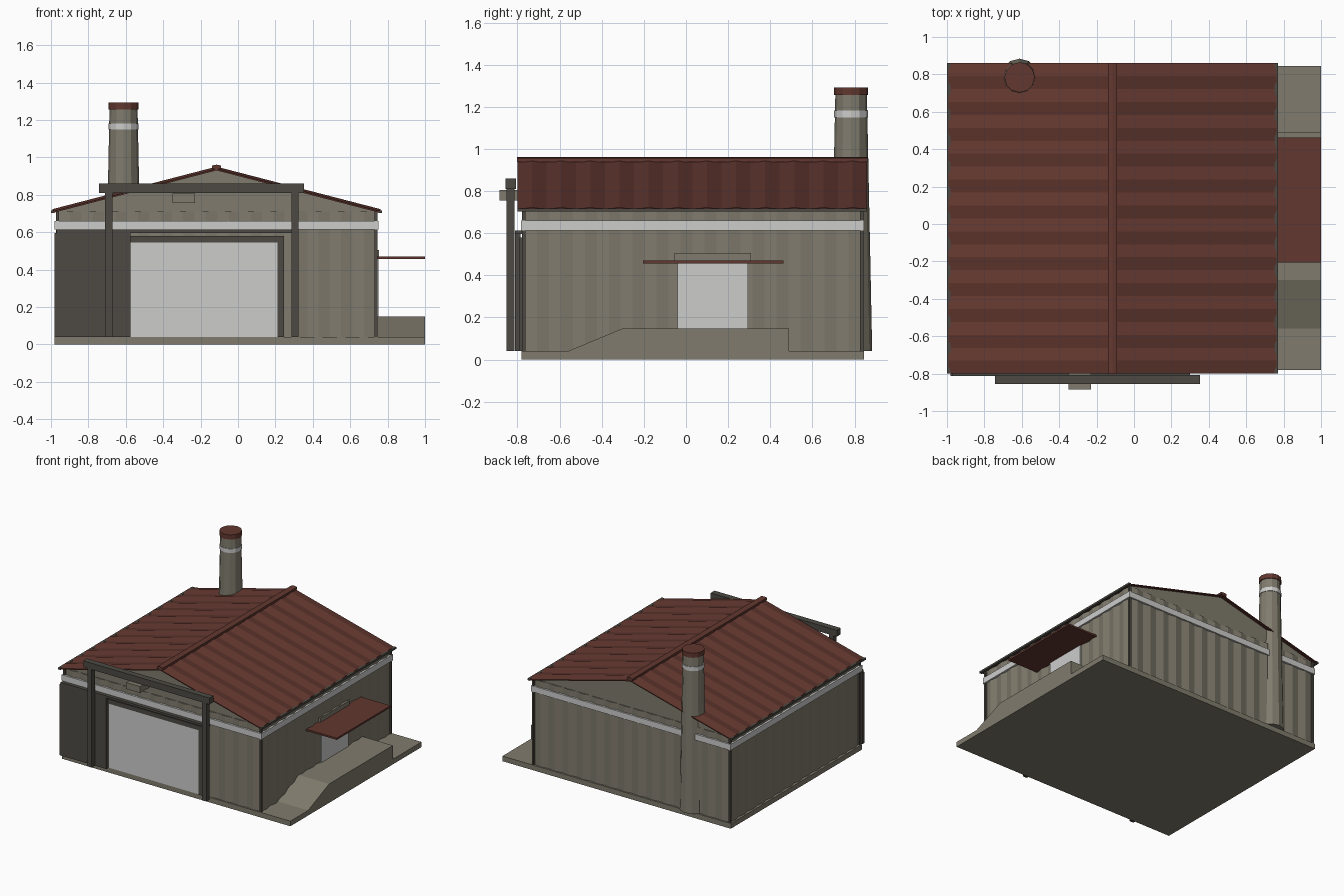
import bpy, math

if "Cube" in bpy.data.objects:
    bpy.data.objects.remove(bpy.data.objects["Cube"])

def material(name, srgb):
    m = bpy.data.materials.new(name)
    m.diffuse_color = [((c / 255 + 0.055) / 1.055) ** 2.4 for c in srgb] + [1]
    m.use_nodes = True
    m.node_tree.nodes["Principled BSDF"].inputs["Base Color"].default_value = m.diffuse_color
    return m

TAN = material("weathered_tan", (128, 123, 109))
BROWN = material("rust_brown", (98, 55, 47))
DARK = material("dark_grey", (77, 74, 67))
PALE = material("pale_grey", (204, 205, 203))

def mesh(name, verts, faces, mat):
    me = bpy.data.meshes.new(name)
    me.from_pydata(verts, [], faces)
    me.materials.append(mat)
    me.validate()
    ob = bpy.data.objects.new(name, me)
    bpy.context.collection.objects.link(ob)
    return ob

def prism(name, profile, axis, a, b, mat, caps=True):
    """Extrude a 2D profile along axis from a to b."""
    def place(p, t):
        return {'x': (t, p[0], p[1]), 'y': (p[0], t, p[1]), 'z': (p[0], p[1], t)}[axis]
    n = len(profile)
    verts = [place(p, a) for p in profile] + [place(p, b) for p in profile]
    faces = [(i, (i + 1) % n, n + (i + 1) % n, n + i) for i in range(n)]
    if caps:
        faces += [tuple(range(n))[::-1], tuple(range(n, 2 * n))]
    ob = mesh(name, verts, faces, mat)
    # make normals point outward
    import bmesh
    bm = bmesh.new()
    bm.from_mesh(ob.data)
    bmesh.ops.recalc_face_normals(bm, faces=bm.faces)
    bm.to_mesh(ob.data)
    bm.free()
    return ob

def box(name, x0, x1, y0, y1, z0, z1, mat):
    return prism(name, [(x0, y0), (x1, y0), (x1, y1), (x0, y1)], 'z', z0, z1, mat)

def cone(name, r0, r1, z0, z1, mat):
    bpy.ops.mesh.primitive_cone_add(vertices=12, radius1=r0, radius2=r1, depth=z1 - z0,
                                    location=(-0.612, 0.784, (z0 + z1) / 2))
    ob = bpy.context.object
    ob.name = name
    ob.data.materials.append(mat)

# Ground slab
box("slab", -0.98, 1.0, -0.78, 0.845, 0, 0.04, TAN)

# Corrugated walls: zigzag outline extruded upward
X0, X1, Y0, Y1, AMP, RIBS = -0.958, 0.733, -0.765, 0.828, 0.011, 14
outline = []
corners = [(X0, Y0), (X1, Y0), (X1, Y1), (X0, Y1)]
for k in range(4):
    (ax, ay), (bx, by) = corners[k], corners[(k + 1) % 4]
    length = math.hypot(bx - ax, by - ay)
    nx, ny = (by - ay) / length, -(bx - ax) / length
    for i in range(2 * RIBS):
        t, d = i / (2 * RIBS), AMP * (i % 2)
        outline.append((ax + (bx - ax) * t + nx * d, ay + (by - ay) * t + ny * d))
prism("corrugated_walls", outline, 'z', 0.04, 0.71, TAN)

# Gables
RX, RZ, EZ, HALF = -0.115, 0.942, 0.715, 0.88
for name, y in (("front_gable", Y0), ("back_gable", Y1 - 0.01)):
    prism(name, [(X0, 0.705), (X1, 0.705), (X1, 0.72), (RX, 0.935), (X0, 0.72)],
          'y', y, y + 0.01, TAN)

# Corner trims
for sx, x in (("left", -0.972), ("right", 0.731)):
    for sy, y in (("front", -0.779), ("back", 0.826)):
        box(f"{sy}_{sx}_corner_trim", x, x + 0.016, y, y + 0.016, 0.04, 0.71, DARK)

# Pale band around the walls
box("front_band", -0.98, 0.752, -0.784, -0.768, 0.613, 0.66, PALE)
box("back_band", -0.98, 0.752, 0.83, 0.846, 0.613, 0.66, PALE)
box("left_band", -0.98, -0.962, -0.784, 0.846, 0.613, 0.66, PALE)
box("right_band", 0.735, 0.752, -0.784, 0.846, 0.613, 0.66, PALE)

# Corrugated roof slopes
N = 24
for name, s in (("left_roof", -1), ("right_roof", 1)):
    verts, faces = [], []
    for i in range(N + 1):
        y = -0.8 + 1.66 * i / N
        d = 0.012 * (i % 2) - 0.004
        ex, ez = RX + s * (HALF - 0.005 + 0.2 * d), EZ + d
        verts += [(RX, y, RZ + d), (ex, y, ez), (ex, y, ez - 0.008), (RX, y, RZ + d - 0.008)]
    for i in range(N):
        a, b = 4 * i, 4 * i + 4
        for j in range(4):
            f = (a + j, a + (j + 1) % 4, b + (j + 1) % 4, b + j)
            faces.append(f if s < 0 else f[::-1])
    faces += [(3, 2, 1, 0), tuple(4 * N + j for j in range(4))] if s < 0 else \
             [(0, 1, 2, 3), tuple(4 * N + 3 - j for j in range(4))]
    mesh(name, verts, faces, BROWN)
    x = RX + s * 0.875
    box(name + "_gutter", x - 0.01, x + 0.01, -0.8, 0.86, 0.702, 0.717, DARK)
prism("ridge_cap", [(RX - 0.025, 0.938), (RX + 0.025, 0.938), (RX + 0.025, 0.956),
                    (RX, 0.961), (RX - 0.025, 0.956)], 'y', -0.802, 0.862, BROWN)

# Chimney
cone("chimney_stack", 0.1, 0.075, 0.04, 1.26, TAN)
cone("chimney_band", 0.081, 0.081, 1.15, 1.182, PALE)
cone("chimney_cap", 0.081, 0.081, 1.255, 1.292, BROWN)

# Front opening, frame and sliding door
box("front_opening", -0.58, 0.21, -0.784, -0.775, 0.04, 0.545, PALE)
box("front_lintel", -0.58, 0.245, -0.79, -0.765, 0.545, 0.58, DARK)
box("front_jamb", 0.21, 0.245, -0.79, -0.765, 0.04, 0.56, DARK)
box("sliding_door", -0.98, -0.575, -0.812, -0.785, 0.04, 0.596, DARK)
box("door_rail", -0.97, 0.3, -0.812, -0.77, 0.596, 0.613, DARK)

# Gantry in front
for name, x in (("left", -0.71), ("right", 0.285)):
    box(name + "_gantry_post", x, x + 0.038, -0.852, -0.814, 0.04, 0.82, DARK)
box("gantry_beam", -0.742, 0.352, -0.856, -0.808, 0.81, 0.86, DARK)
box("hoist_box", -0.35, -0.23, -0.885, -0.765, 0.755, 0.806, TAN)

# Side loading dock with ramp
prism("loading_dock", [(-0.56, 0.03), (-0.56, 0.04), (-0.3, 0.148), (0.49, 0.148), (0.49, 0.03)],
      'x', 0.735, 1.0, TAN)
box("side_door", 0.743, 0.75, -0.04, 0.295, 0.148, 0.46, PALE)
box("side_awning", 0.735, 1.0, -0.205, 0.462, 0.457, 0.471, BROWN)
box("awning_mount", 0.735, 0.753, -0.055, 0.308, 0.471, 0.505, TAN)
